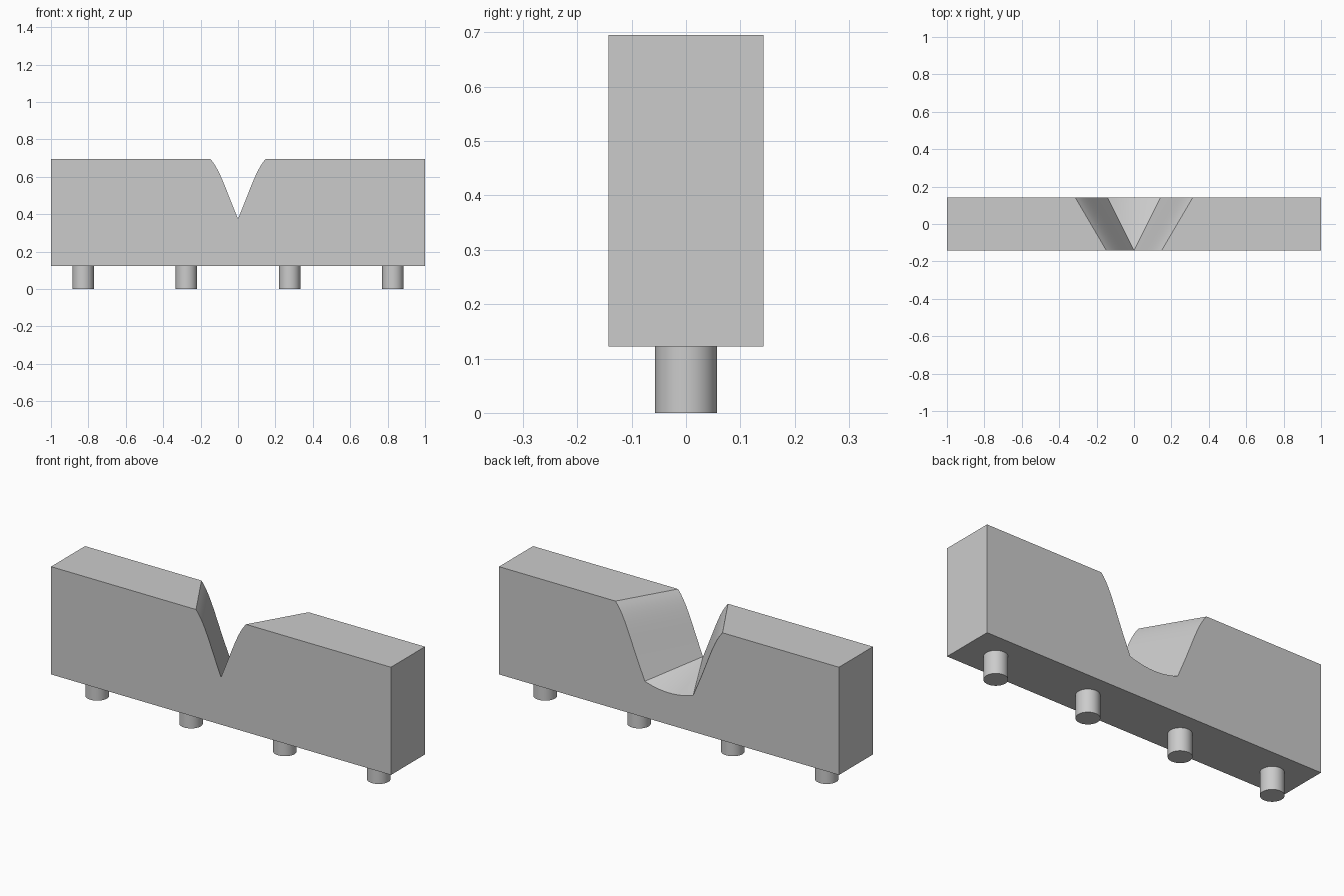
import bpy
import bmesh
import math

cube = bpy.data.objects.get("Cube")
if cube:
    bpy.data.objects.remove(cube, do_unlink=True)

# Single stone grey
grey = bpy.data.materials.new("stone_grey")
grey.use_nodes = True
colour = (0.6, 0.6, 0.6, 1)
grey.diffuse_color = colour
grey.node_tree.nodes["Principled BSDF"].inputs["Base Color"].default_value = colour

HALF_Y, BASE, TOP = 0.143, 0.122, 0.695
FLARE = 0.168                      # sideways spread of the notch walls to the back
APEX = (0, 0.375)                  # foot of the notch on the front face
KINK = (0.142, 0.315)              # where wall meets floor on the back face
FLOOR_LOW = 0.291
FLOOR_STEPS = 12


def make_object(name, bm):
    bmesh.ops.recalc_face_normals(bm, faces=bm.faces)
    mesh = bpy.data.meshes.new(name)
    bm.to_mesh(mesh)
    bm.free()
    mesh.materials.append(grey)
    obj = bpy.data.objects.new(name, mesh)
    bpy.context.collection.objects.link(obj)
    bpy.ops.object.select_all(action="DESELECT")
    obj.select_set(True)
    bpy.context.view_layer.objects.active = obj
    bpy.ops.object.shade_smooth_by_angle(angle=math.radians(30))
    return obj


def wall_curve(steps=10):
    """Curved notch wall from the top rim to the apex (cubic Bezier)."""
    pts = [(0.147, TOP), (0.095, 0.635), (0.065, 0.53), APEX]
    for i in range(steps + 1):
        t = i / steps
        w = ((1 - t) ** 3, 3 * t * (1 - t) ** 2, 3 * t * t * (1 - t), t ** 3)
        yield tuple(sum(k * p[a] for k, p in zip(w, pts)) for a in (0, 1))


# Wall block: the notch flares from a V in front to a round-floored gap behind
bm = bmesh.new()
wall = list(wall_curve())
right_back = [(x + FLARE, z) for x, z in wall[:-1]]
floor = []
for i in range(FLOOR_STEPS + 1):
    u = 1 - 2 * i / FLOOR_STEPS
    floor.append((KINK[0] * u, FLOOR_LOW + (KINK[1] - FLOOR_LOW) * u * u))


def row(points, y):
    return [bm.verts.new((x, y, z)) for x, z in points]


def mirrored(points):
    return [(-x, z) for x, z in reversed(points)]


front_wall = wall[:-1]
front_notch = row(front_wall + [APEX] + mirrored(front_wall), -HALF_Y)
back_notch = row(right_back + floor + mirrored(right_back), HALF_Y)
corners = [(-1, TOP), (-1, BASE), (1, BASE), (1, TOP)]
front_box, back_box = row(corners, -HALF_Y), row(corners, HALF_Y)

bm.faces.new(front_notch + front_box)
bm.faces.new(back_notch + back_box)
for i in range(3):
    bm.faces.new((front_box[i], front_box[i + 1], back_box[i + 1], back_box[i]))
bm.faces.new((front_box[3], front_notch[0], back_notch[0], back_box[3]))
bm.faces.new((front_box[0], front_notch[-1], back_notch[-1], back_box[0]))

# Notch walls on both sides, then the floor fanning out from the apex
n = len(front_wall)
apex = front_notch[n]
for f, b in ((front_notch, back_notch), (front_notch[::-1], back_notch[::-1])):
    for i in range(n):
        bm.faces.new((f[i], f[i + 1], b[i + 1], b[i]))
for i in range(n, n + FLOOR_STEPS):
    bm.faces.new((apex, back_notch[i], back_notch[i + 1]))
make_object("notched_wall", bm)

# Row of round pegs underneath
for i in range(4):
    bm = bmesh.new()
    bmesh.ops.create_cone(bm, cap_ends=True, segments=48, radius1=0.057,
                          radius2=0.057, depth=BASE)
    bmesh.ops.translate(bm, verts=bm.verts,
                        vec=(-0.828 + i * 0.552, 0, BASE / 2))
    make_object(f"peg_{i + 1}", bm)
